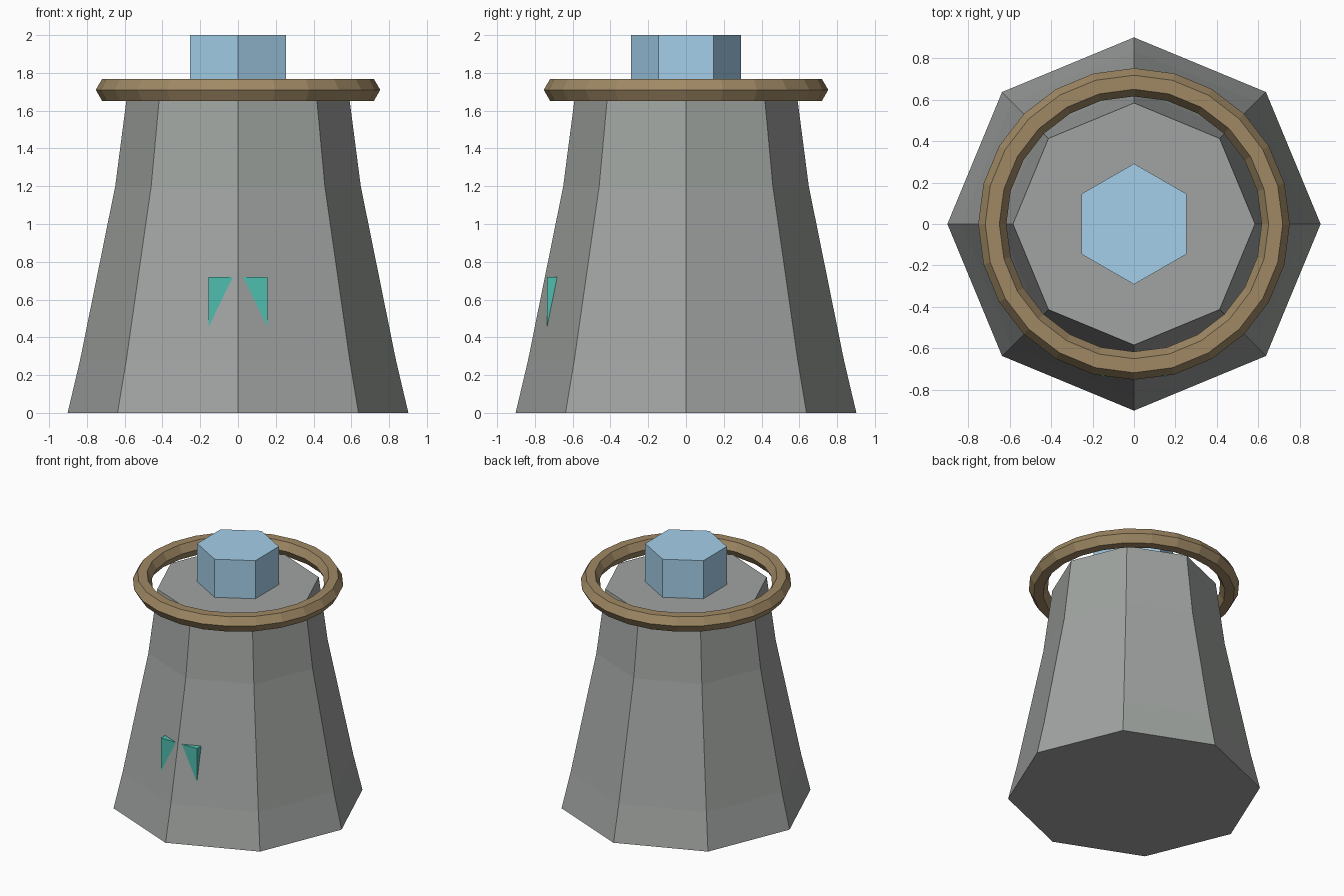
import bpy, bmesh, math

if "Cube" in bpy.data.objects:
    bpy.data.objects.remove(bpy.data.objects["Cube"])


def colour(obj, name, rgb):
    mat = bpy.data.materials.new(name)
    mat.diffuse_color = (*rgb, 1)
    mat.use_nodes = True
    mat.node_tree.nodes["Principled BSDF"].inputs["Base Color"].default_value = mat.diffuse_color
    obj.data.materials.append(mat)


def lathe(name, rings, sides, start=0.0):
    """Capped solid from (radius, z) rings with a polygonal section."""
    bm = bmesh.new()
    loops = [[bm.verts.new((r * math.cos(start + math.tau * i / sides),
                            r * math.sin(start + math.tau * i / sides), z))
              for i in range(sides)] for r, z in rings]
    for a, b in zip(loops, loops[1:]):
        for i in range(sides):
            j = (i + 1) % sides
            bm.faces.new((a[i], a[j], b[j], b[i]))
    bm.faces.new(loops[0][::-1])
    bm.faces.new(loops[-1])
    mesh = bpy.data.meshes.new(name)
    bm.to_mesh(mesh)
    bm.free()
    obj = bpy.data.objects.new(name, mesh)
    bpy.context.collection.objects.link(obj)
    return obj


# Tapered octagonal tower
tower = lathe("tower", [(0.902, 0), (0.836, 0.28), (0.65, 1.2), (0.585, 1.70)], 8)
colour(tower, "tower_stone", (0.35, 0.37, 0.355))

# Hexagonal lantern standing on the roof
lantern = lathe("lantern", [(0.292, 1.66), (0.292, 2.0)], 6, math.pi / 6)
colour(lantern, "lantern_blue", (0.37, 0.62, 0.82))

# Gallery rail around the tower top
bpy.ops.mesh.primitive_torus_add(major_segments=24, minor_segments=6,
                                 major_radius=0.685, minor_radius=0.068,
                                 location=(0, 0, 1.71))
rail = bpy.context.object
rail.name = "gallery_rail"
colour(rail, "rail_tan", (0.35, 0.25, 0.13))

# Door slab, sunk into the front so only its upper corners emerge
bpy.ops.mesh.primitive_cube_add(size=1, location=(0, -0.686, 0.41))
door = bpy.context.object
door.name = "door"
door.scale = (0.314, 0.10, 0.62)
colour(door, "door_teal", (0.08, 0.51, 0.43))
